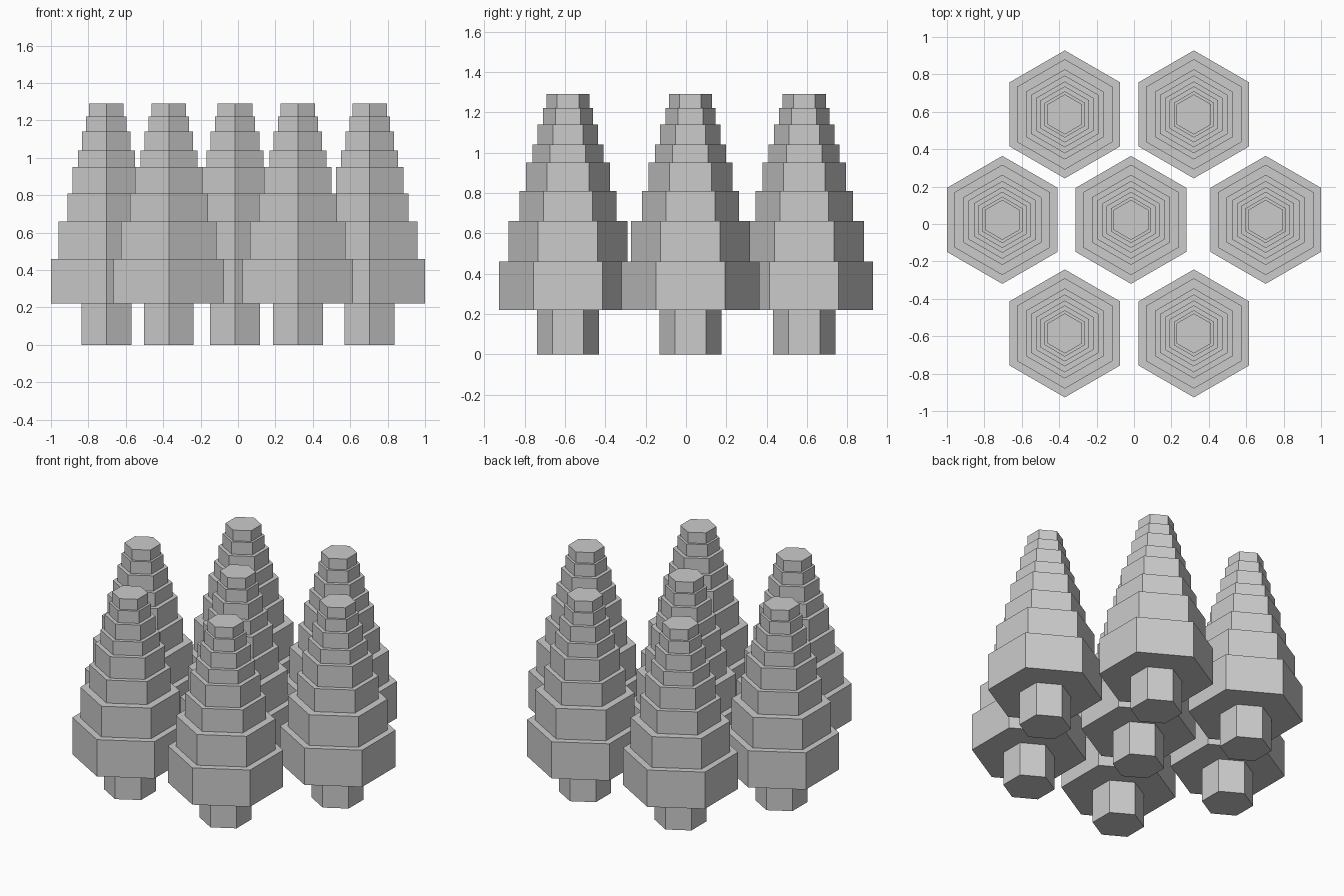
import bpy, bmesh, math

if "Cube" in bpy.data.objects:
    bpy.data.objects.remove(bpy.data.objects["Cube"])

# one flat grey for everything
grey = bpy.data.materials.new("light grey")
grey.diffuse_color = (0.6, 0.6, 0.6, 1)
grey.use_nodes = True
grey.node_tree.nodes["Principled BSDF"].inputs["Base Color"].default_value = grey.diffuse_color

# trunk and stacked tiers: (corner radius, top height), each starting where the last ends
TIERS = [(0.154, 0.22), (0.342, 0.46), (0.295, 0.66), (0.241, 0.81), (0.208, 0.95),
         (0.176, 1.04), (0.15, 1.14), (0.124, 1.22), (0.107, 1.29)]
SIDES = 6


def ring(bm, radius, z):
    """Hexagon of vertices with corners pointing front and back."""
    step = 2 * math.pi / SIDES
    return [bm.verts.new((radius * math.sin(i * step), radius * math.cos(i * step), z))
            for i in range(SIDES)]


def tree_mesh():
    bm = bmesh.new()
    rings, z = [], 0.0
    for radius, top in TIERS:
        rings += [ring(bm, radius, z), ring(bm, radius, top)]
        z = top
    # walls and ledges between neighbouring rings, then the end caps
    for a, b in zip(rings, rings[1:]):
        for i in range(SIDES):
            j = (i + 1) % SIDES
            bm.faces.new((a[i], a[j], b[j], b[i]))
    bm.faces.new(rings[0])
    bm.faces.new(rings[-1])
    bmesh.ops.recalc_face_normals(bm, faces=bm.faces)
    me = bpy.data.meshes.new("stepped_tree")
    bm.to_mesh(me)
    bm.free()
    me.materials.append(grey)
    return me


# seven identical trees in a honeycomb layout
tree = tree_mesh()
ROWS = [("front", -0.585, (-0.37, 0.32)),
        ("middle", 0.022, (-0.704, -0.016, 0.704)),
        ("back", 0.586, (-0.37, 0.32))]
for row, y, xs in ROWS:
    for n, x in enumerate(xs, 1):
        ob = bpy.data.objects.new(f"{row}_tree_{n}", tree)
        ob.location = (x, y, 0)
        bpy.context.collection.objects.link(ob)
